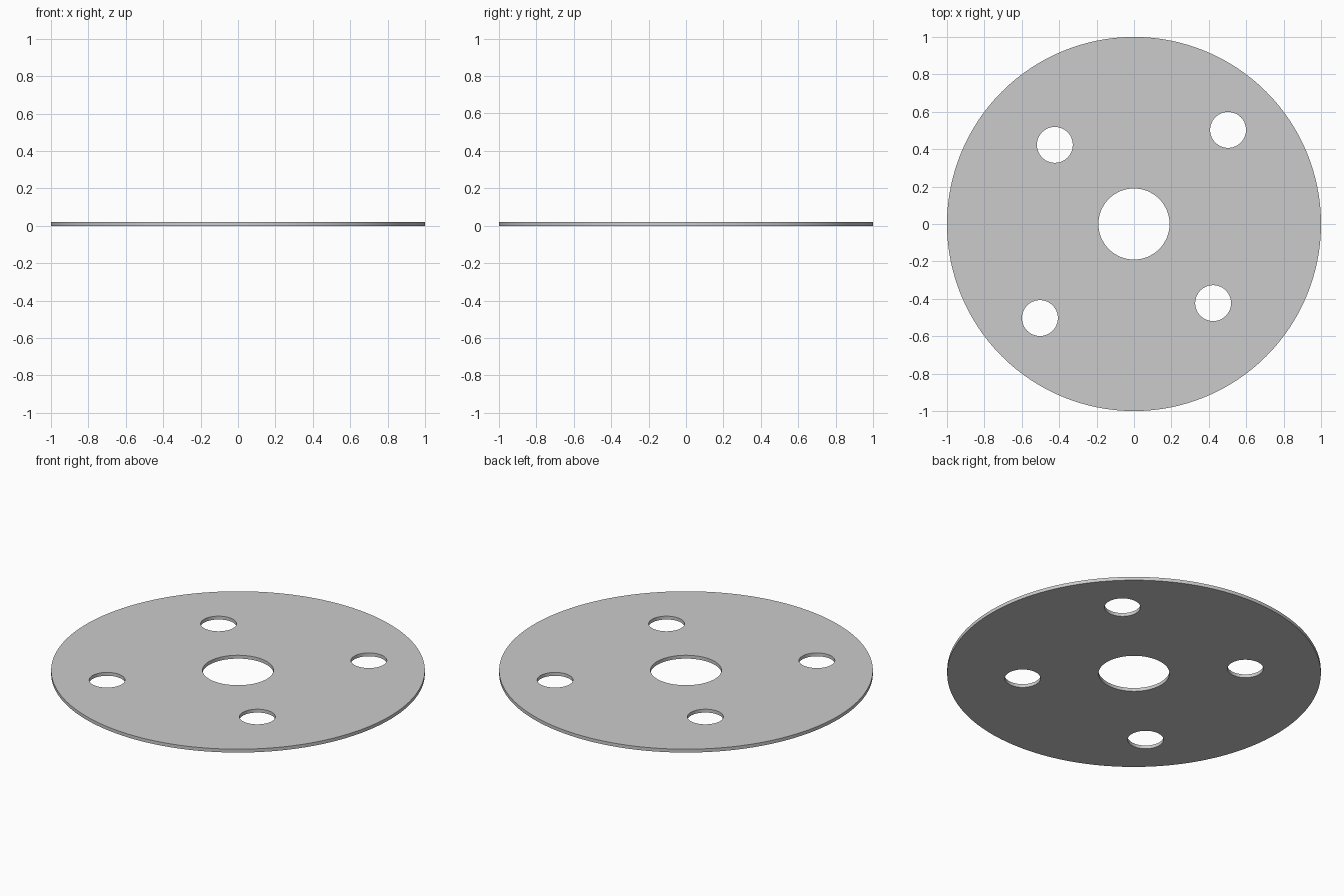
import bpy
from math import sin, cos, tau

if "Cube" in bpy.data.objects:
    bpy.data.objects.remove(bpy.data.objects["Cube"])

THICKNESS = 0.02

# Flat outline: disc rim, centre bore, and four bolt holes on two diagonals
curve = bpy.data.curves.new("perforated_disc", 'CURVE')
curve.dimensions = '2D'
curve.fill_mode = 'BOTH'
curve.extrude = THICKNESS / 2


def add_circle(x, y, radius, sides):
    spline = curve.splines.new('POLY')
    spline.points.add(sides - 1)
    for i, point in enumerate(spline.points):
        a = tau * i / sides
        point.co = (x + radius * cos(a), y + radius * sin(a), 0, 1)
    spline.use_cyclic_u = True


add_circle(0, 0, 1.0, 128)
add_circle(0, 0, 0.19, 64)
for s in (1, -1):
    add_circle(0.503 * s, 0.503 * s, 0.096, 48)   # outer pair
    add_circle(0.423 * s, -0.423 * s, 0.096, 48)  # inner pair

disc = bpy.data.objects.new("perforated_disc", curve)
disc.location.z = THICKNESS / 2
bpy.context.collection.objects.link(disc)

# Turn the outline into a welded, solid mesh with sharp rims
bpy.context.view_layer.objects.active = disc
disc.select_set(True)
bpy.ops.object.convert(target='MESH')
disc = bpy.context.object
bpy.ops.object.mode_set(mode='EDIT')
bpy.ops.mesh.select_all(action='SELECT')
bpy.ops.mesh.remove_doubles(threshold=0.0005)
bpy.ops.mesh.normals_make_consistent(inside=False)
bpy.ops.object.mode_set(mode='OBJECT')
bpy.ops.object.shade_smooth_by_angle()
